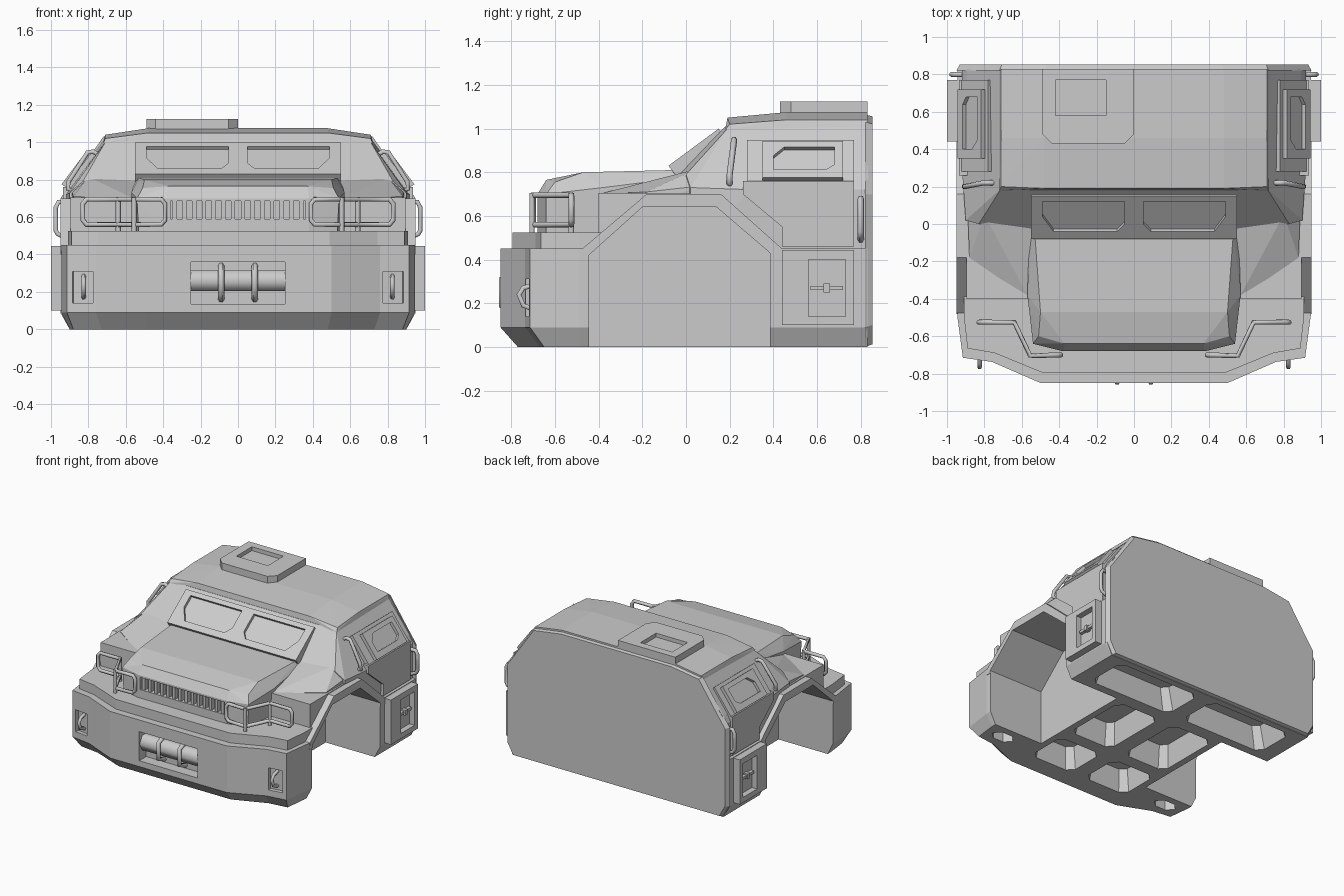
import bpy
import bmesh
from mathutils import Vector

if "Cube" in bpy.data.objects:
    bpy.data.objects.remove(bpy.data.objects["Cube"], do_unlink=True)

GREY = (0.6, 0.6, 0.6, 1)
paint = bpy.data.materials.new("grey_paint")
paint.use_nodes = True
paint.diffuse_color = GREY
paint.node_tree.nodes["Principled BSDF"].inputs["Base Color"].default_value = GREY

# Drawing planes: origin, u, v, outward normal
SIDE = ((0, 0, 0), (0, 1, 0), (0, 0, 1), (1, 0, 0))
FRONT = ((0, 0, 0), (1, 0, 0), (0, 0, 1), (0, -1, 0))
TOP = ((0, 0, 0), (1, 0, 0), (0, 1, 0), (0, 0, 1))
SCREEN = ((0, -.08, .83), (1, 0, 0), (0, .804, .594), (0, -.594, .804))
DOOR = ((.89, 0, .78), (0, 1, 0), (-.6, 0, .8), (.8, 0, .6))
TOW = ((.83, -.727, .225), (.991, .13, 0), (0, 0, 1), (.13, -.991, 0))
BOTH = (1, -1)


def add(name, mesh):
    mesh.materials.clear()
    mesh.materials.append(paint)
    obj = bpy.data.objects.new(name, mesh)
    bpy.context.collection.objects.link(obj)
    return obj


def finish(name, bm):
    bmesh.ops.recalc_face_normals(bm, faces=bm.faces)
    mesh = bpy.data.meshes.new(name)
    bm.to_mesh(mesh)
    bm.free()
    return add(name, mesh)


def hull(name, points):
    """Faceted solid around points given for the left half."""
    bm = bmesh.new()
    for x, y, z in points:
        for s in BOTH:
            bm.verts.new((s * x, y, z))
    bmesh.ops.convex_hull(bm, input=bm.verts)
    bmesh.ops.delete(bm, geom=[v for v in bm.verts if not v.link_faces], context='VERTS')
    bmesh.ops.dissolve_limit(bm, angle_limit=.02, verts=bm.verts, edges=bm.edges)
    return finish(name, bm)


def skin(bm, rings):
    """Join rings of equal length and cap both ends."""
    n = len(rings[0])
    for a, b in zip(rings, rings[1:]):
        for i in range(n):
            j = (i + 1) % n
            bm.faces.new((a[i], a[j], b[j], b[i]))
    bm.faces.new(rings[0])
    bm.faces.new(rings[-1])


def loft(name, levels):
    """Stack of left half plans (z, points), mirrored to the right."""
    bm = bmesh.new()
    skin(bm, [[bm.verts.new((x, y, z)) for x, y in half + [(-x, y) for x, y in reversed(half)]]
              for z, half in levels])
    return finish(name, bm)


def prism(name, pts, plane, a, b, sides=(1,), taper=1):
    """Outline on a plane, extruded from a to b along its normal."""
    o, u, v, n = map(Vector, plane)
    mid = [sum(p[i] for p in pts) / len(pts) for i in (0, 1)]
    bm = bmesh.new()
    for s in sides:
        rings = []
        for h, k in ((a, 1), (b, taper)):
            ring = []
            for p in pts:
                q = [mid[i] + (p[i] - mid[i]) * k for i in (0, 1)]
                c = o + u * q[0] + v * q[1] + n * h
                ring.append(bm.verts.new((s * c.x, c.y, c.z)))
            rings.append(ring)
        skin(bm, rings)
    return finish(name, bm)


def rect(u0, u1, v0, v1):
    return [(u0, v0), (u1, v0), (u1, v1), (u0, v1)]


def cut(cutter, *objs):
    cutter.hide_render = True
    for obj in objs:
        mod = obj.modifiers.new("cut", 'BOOLEAN')
        mod.operation = 'DIFFERENCE'
        mod.solver = 'EXACT'
        mod.object = cutter
        bpy.context.view_layer.update()
        deps = bpy.context.evaluated_depsgraph_get()
        mesh = bpy.data.meshes.new_from_object(obj.evaluated_get(deps))
        obj.modifiers.clear()
        obj.data = mesh
    bpy.data.objects.remove(cutter, do_unlink=True)


def pipe(name, points, r, sides=BOTH, closed=False):
    curve = bpy.data.curves.new(name, 'CURVE')
    curve.dimensions = '3D'
    curve.bevel_depth = r
    curve.bevel_resolution = 1
    curve.use_fill_caps = True
    for s in sides:
        sp = curve.splines.new('POLY')
        sp.points.add(len(points) - 1)
        sp.use_cyclic_u = closed
        for p, (x, y, z) in zip(sp.points, points):
            p.co = (s * x, y, z, 1)
    tmp = bpy.data.objects.new("tmp", curve)
    mesh = bpy.data.meshes.new_from_object(tmp)
    bpy.data.objects.remove(tmp)
    return add(name, mesh)


# Lower body with bumper, step above it, fenders
plan = [(.5, -.85), (.76, -.737), (.915, -.715), (.945, -.49), (.945, .83)]
base = [(.48, -.77), (.73, -.67), (.88, -.65), (.9, -.48), (.9, .83)]
ledge = [(.49, -.795), (.745, -.69), (.89, -.665), (.91, -.49), (.91, 0)]
lower = loft("lower_body", [(0, base), (.09, plan), (.45, plan)])
step = loft("bumper_step", [(.4, ledge), (.525, ledge)])
fender = hull("fenders", [(x, y, z) for x, y in [(.895, -.4), (.9, .4)] for z in (.4, .705)])
lip = prism("arch_lip", [(-.48, .4), (-.475, .45), (-.18, .7), (.16, .7), (.44, .45), (.44, .4)],
            SIDE, .45, .948, BOTH)

# Cab shell, shoulders beside the hood, roof, back plate
cab = hull("cab", [(.92, .83, .42), (.92, .83, .72), (.89, .83, .78), (.71, .83, 1.02),
                   (.71, .19, 1), (.55, .18, 1.01), (.55, -.03, .79), (.83, 0, .79),
                   (.9, .02, .73), (.9, .02, .45), (.92, .3, .72)])
hull("hood_shoulders", [(.56, -.4, .7), (.88, -.18, .71), (.55, -.06, .79), (.8, .05, .815),
                        (.55, .05, .815), (.89, .09, .74), (.56, -.38, .66), (.88, -.18, .66),
                        (.88, .1, .66)])
hull("roof", [(.72, .18, .995), (.72, .83, 1.01), (.71, .2, 1.02), (.71, .46, 1.04),
              (.71, .83, 1.04), (.48, .19, 1.05), (.48, .46, 1.075), (.48, .83, 1.075)])
half = [(.9, 0), (.95, .09), (.95, .7), (.9, .77), (.72, 1.03), (.48, 1.065)]
prism("back_plate", half + [(-x, z) for x, z in reversed(half)], FRONT, -.82, -.853, taper=.98)

# Hood with slotted grille
hood = hull("hood", [(.38, -.68, .5), (.53, -.64, .5), (.57, -.3, .5), (.38, -.68, .7),
                     (.54, -.64, .7), (.57, -.38, .73), (.37, -.64, .765), (.51, -.6, .755),
                     (.5, -.47, .8), (.53, -.06, .81), (.56, -.06, .77), (.53, .05, .81)])
cut(prism("grille_cutter", rect(-.36, .36, .59, .685), FRONT, .635, .75), hood)
for i in range(14):
    x = -.338 + i * .052
    prism("grille_slat", rect(x - .011, x + .011, .58, .69), FRONT, .63, .672)

# Wheel wells
cut(prism("well_cutter", [(-.445, -.1), (-.445, .42), (-.2, .64), (.14, .64), (.385, .43), (.385, -.1)],
          SIDE, .48, 1.2, BOTH), lower, step, fender, lip, cab, hood)

# Underside pockets
for x0, x1, y0, y1 in [(.06, .78, .45, .78), (.06, .43, -.19, .35), (.06, .56, -.62, -.29),
                       (.65, .84, -.6, -.5)]:
    c = .05
    # Pockets between the wells stay clear of the well walls
    x1 = min(x1, .43) if y1 > -.4 and y0 < .4 else x1
    pocket = [(x0 + c, y0), (x1 - c, y0), (x1, y0 + c), (x1, y1 - c),
              (x1 - c, y1), (x0 + c, y1), (x0, y1 - c), (x0, y0 + c)]
    cut(prism("pocket_cutter", pocket, TOP, -.01, .17, BOTH, .85), lower)

# Windscreen frame with two recessed panes
screen = prism("windscreen_frame", rect(-.55, .55, 0, .286), SCREEN, -.06, 0)
pane = [(.05, .1), (.09, .05), (.43, .05), (.49, .15), (.49, .25), (.05, .25)]
cut(prism("pane_cutter", pane, SCREEN, -.022, .05, BOTH), screen)

# Doors with raised window frames
prism("door_lower", [(.26, .76), (.26, .7), (.44, .55), (.44, .46), (.77, .46), (.77, .76)],
      SIDE, .88, .935, BOTH)
prism("door_upper", rect(.28, .77, -.04, .2), DOOR, -.04, .014, BOTH)
frame = prism("door_window_frame", rect(.35, .72, -.035, .175), DOOR, -.03, .04, BOTH)
cut(prism("window_cutter", [(.4, .01), (.64, .01), (.68, .04), (.68, .14), (.45, .14), (.4, .09)],
          DOOR, .018, .1, BOTH), frame)

# Roof hatch with recessed opening
hatch = prism("roof_hatch", [(-.49, .83), (-.49, .48), (-.44, .43), (-.05, .43), (0, .48), (0, .83)],
              TOP, 1.03, 1.125)
cut(prism("hatch_cutter", rect(-.42, -.15, .58, .77), TOP, 1.095, 1.2), hatch)

# Side lockers
locker = prism("side_locker", rect(.44, .77, .1, .445), SIDE, .9, 1, BOTH)
cut(prism("locker_cutter", rect(.56, .73, .14, .4), SIDE, .955, 1.1, BOTH), locker)
prism("locker_handle", rect(.57, .72, .26, .28), SIDE, .94, .98, BOTH)
prism("locker_latch", rect(.63, .66, .25, .29), SIDE, .94, .99, BOTH)

# Winch bay in the bumper
cut(prism("winch_cutter", rect(-.25, .25, .135, .36), FRONT, .765, .9), lower)
pipe("winch_drum", [(-.25, -.78, .26), (.25, -.78, .26)], .065, (1,))
pipe("winch_bracket", [(.09, -.77, .16), (.09, -.845, .19), (.09, -.845, .31), (.09, -.77, .34)], .017)

# Tow hooks
cut(prism("tow_cutter", rect(-.055, .055, -.085, .085), TOW, -.03, .1, BOTH), lower)
pipe("tow_hook", [(.825, -.69, .17), (.825, -.745, .19), (.825, -.765, .24), (.825, -.745, .27),
                  (.825, -.69, .285)], .013)

# Headlight guards
low, high = .56, .695
rail = [(.41, -.7), (.555, -.705), (.64, -.525), (.81, -.525)]
(x0, y0), (x1, y1) = rail[0], rail[-1]
pipe("headlight_guard", [(x, y, low) for x, y in rail]
     + [(x1 + .02, y1, low + .025), (x1 + .02, y1, high - .025)]
     + [(x, y, high) for x, y in reversed(rail)]
     + [(x0 - .02, y0, high - .025), (x0 - .02, y0, low + .025)], .014, closed=True)
for x, y in rail[1:3]:
    pipe("guard_post", [(x, y, .51), (x, y, .705)], .014)

# Grab handles
pipe("pillar_handle", [(.87, .2, .74), (.91, .2, .75), (.905, .2, .79), (.805, .22, .945),
                       (.775, .22, .95), (.74, .22, .93)], .014)
pipe("rear_handle", [(.92, .8, .49), (.965, .8, .51), (.975, .8, .53), (.975, .8, .65),
                     (.96, .8, .68), (.92, .8, .68)], .014)
